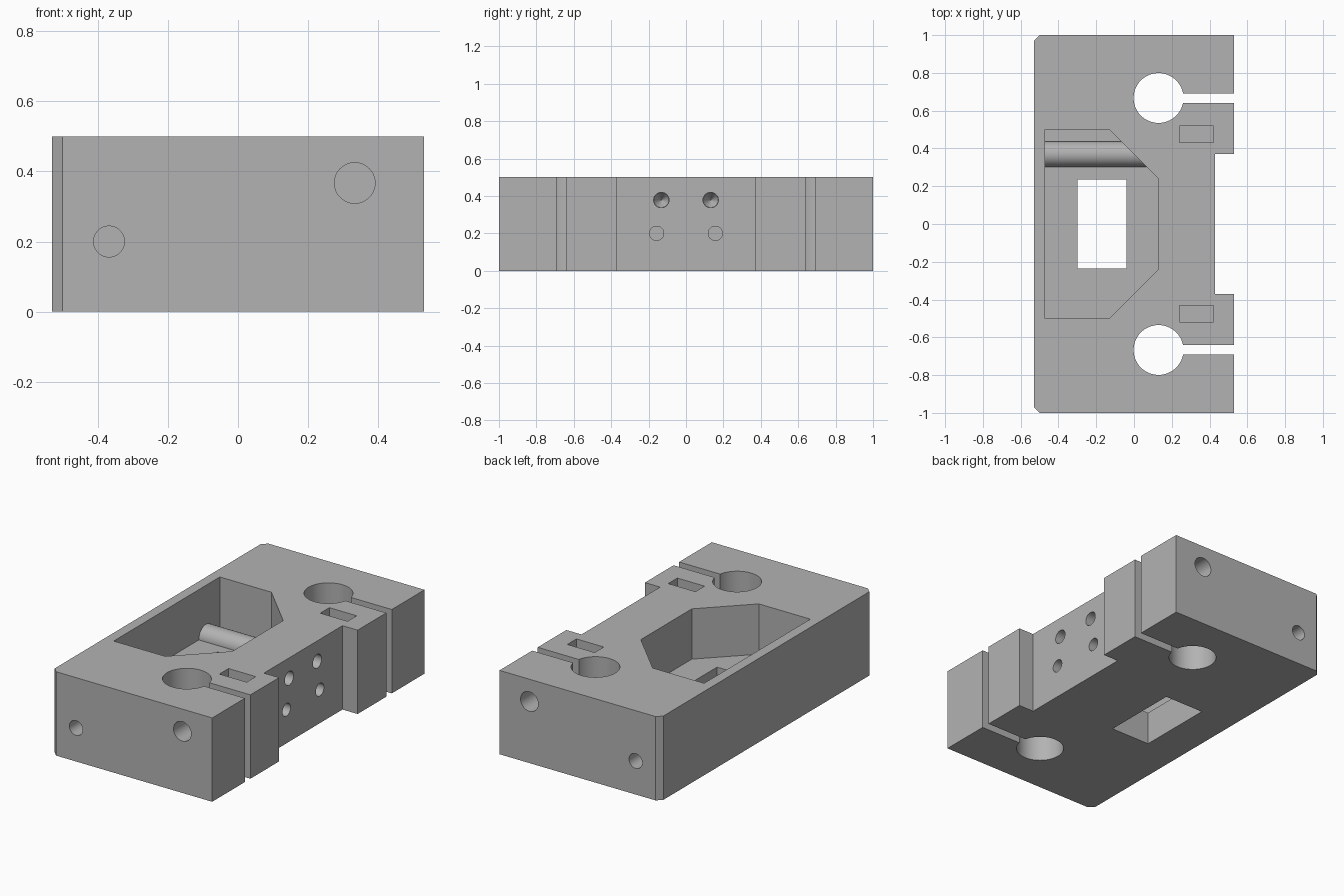
import bpy, bmesh
from math import pi
from mathutils import Matrix, Vector

cube = bpy.data.objects.get("Cube")
if cube:
    bpy.data.objects.remove(cube, do_unlink=True)

grey = bpy.data.materials.new("mid grey")
grey.use_nodes = True
COLOUR = (0.45, 0.45, 0.45, 1)
grey.diffuse_color = COLOUR
grey.node_tree.nodes["Principled BSDF"].inputs["Base Color"].default_value = COLOUR

HEIGHT, FLOOR = 0.5, 0.2


def finish(name, bm):
    bmesh.ops.recalc_face_normals(bm, faces=bm.faces)
    mesh = bpy.data.meshes.new(name)
    bm.to_mesh(mesh)
    bm.free()
    mesh.materials.append(grey)
    obj = bpy.data.objects.new(name, mesh)
    bpy.context.collection.objects.link(obj)
    return obj


def prism(name, outline, z0, z1):
    bm = bmesh.new()
    face = bm.faces.new([bm.verts.new((x, y, z0)) for x, y in outline])
    top = bmesh.ops.extrude_face_region(bm, geom=[face])["geom"]
    bmesh.ops.translate(bm, vec=(0, 0, z1 - z0),
                        verts=[v for v in top if isinstance(v, bmesh.types.BMVert)])
    return finish(name, bm)


def box(name, x0, x1, y0, y1, z0, z1):
    return prism(name, [(x0, y0), (x1, y0), (x1, y1), (x0, y1)], z0, z1)


def rod(name, start, end, radius, tip=None, sides=48):
    # Cylinder from start to end, or a cone when a tip radius is given
    start, end = Vector(start), Vector(end)
    axis = end - start
    turn = axis.to_track_quat('Z', 'Y').to_matrix().to_4x4()
    bm = bmesh.new()
    bmesh.ops.create_cone(bm, cap_ends=True, segments=sides, radius1=radius,
                          radius2=radius if tip is None else tip, depth=axis.length,
                          matrix=Matrix.Translation((start + end) / 2) @ turn)
    return finish(name, bm)


def smooth(obj):
    bpy.ops.object.select_all(action='DESELECT')
    obj.select_set(True)
    bpy.context.view_layer.objects.active = obj
    bpy.ops.object.shade_smooth_by_angle(angle=pi / 6)


def cut(obj, cutter):
    cutter.hide_render = True
    mod = obj.modifiers.new("cut", 'BOOLEAN')
    mod.operation, mod.solver, mod.object = 'DIFFERENCE', 'EXACT', cutter
    bpy.context.view_layer.objects.active = obj
    bpy.ops.object.modifier_apply(modifier=mod.name)
    bpy.data.objects.remove(cutter, do_unlink=True)


# Block with two chamfered corners and a recess in one long side
half = [(0.43, 0.37), (0.53, 0.37), (0.53, 1), (-0.5, 1), (-0.53, 0.97)]
body = prism("block", half + [(x, -y) for x, y in reversed(half)], 0, HEIGHT)

# Central pocket and the window through its floor
half = [(0.13, 0.24), (-0.13, 0.5), (-0.47, 0.5)]
cut(body, prism("pocket", half + [(x, -y) for x, y in reversed(half)], FLOOR, 0.6))
cut(body, box("window", -0.3, -0.04, -0.235, 0.235, -0.1, 0.3))

for s in (-1, 1):
    # Clamp bore with its slit
    cut(body, rod("bore", (0.13, s * 0.667, -0.1), (0.13, s * 0.667, 0.6), 0.132, sides=64))
    a, b = sorted((s * 0.64, s * 0.692))
    cut(body, box("slit", 0.2, 0.6, a, b, -0.1, 0.6))
    # Nut slot and clamp bolt hole
    a, b = sorted((s * 0.432, s * 0.518))
    cut(body, box("nut_slot", 0.24, 0.42, a, b, 0.29, 0.6))
    cut(body, rod("bolt_hole", (0.333, s * 1.1, 0.367), (0.333, s * 0.47, 0.367), 0.058))
    # Blind hole in the end face
    cut(body, rod("end_hole", (-0.368, s * 1.1, 0.2), (-0.368, s * 0.7, 0.2), 0.044))
    # Blind holes in the recess, the upper ones with a drilled point
    cut(body, rod("lower_hole", (0.5, s * 0.157, 0.2), (0.23, s * 0.157, 0.2), 0.038))
    cut(body, rod("upper_hole", (0.5, s * 0.132, 0.378), (0.26, s * 0.132, 0.378), 0.041))
    cut(body, rod("drill_point", (0.262, s * 0.132, 0.378), (0.2, s * 0.132, 0.378), 0.041, 0.002))
smooth(body)

# Half-sunk round bar across one end of the pocket
smooth(rod("pocket_bar", (-0.5, 0.37, FLOOR), (0.1, 0.37, FLOOR), 0.068))
